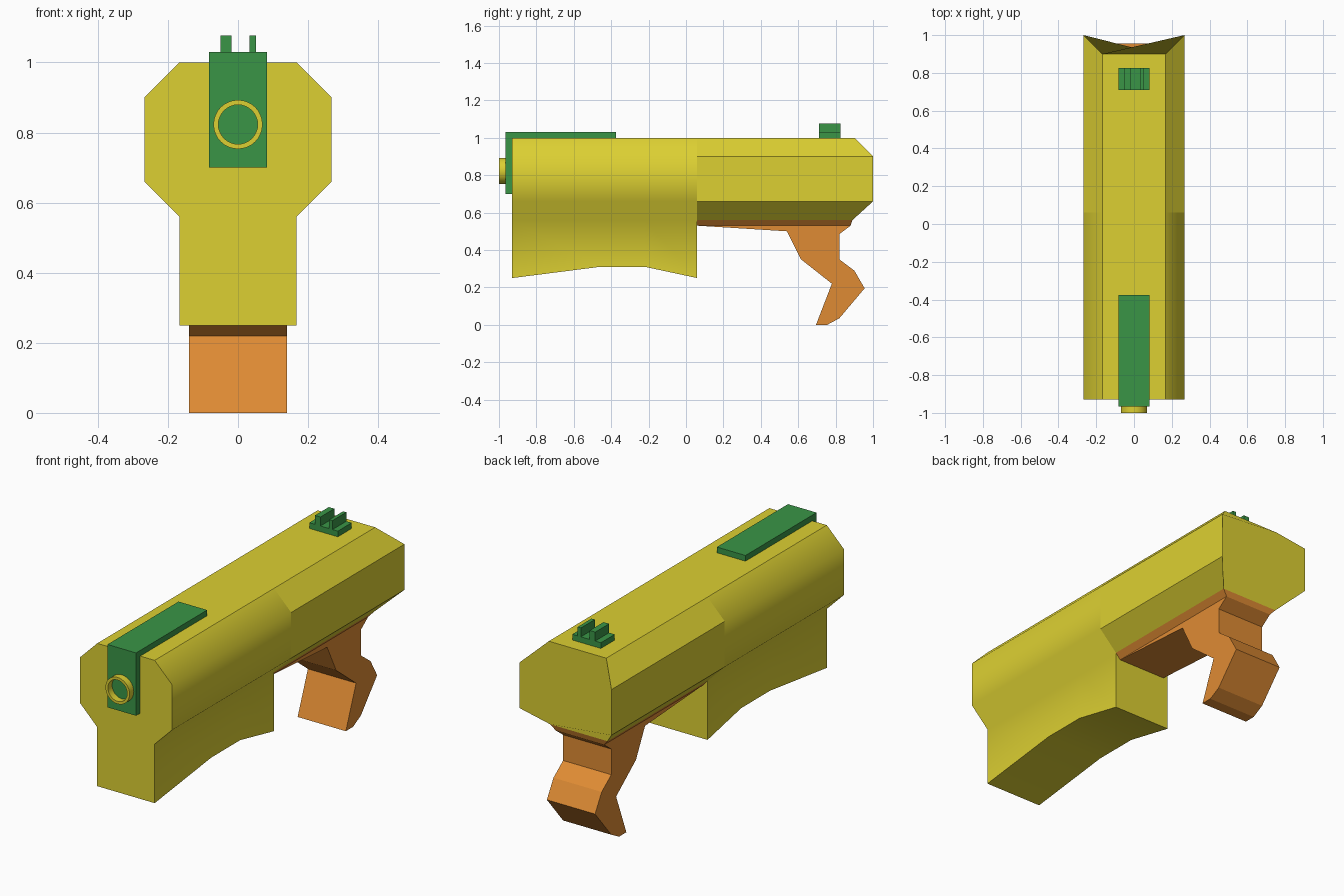
import bpy, bmesh, math

if "Cube" in bpy.data.objects:
    bpy.data.objects.remove(bpy.data.objects["Cube"])


def material(name, color):
    m = bpy.data.materials.new(name)
    m.diffuse_color = (*color, 1)
    m.use_nodes = True
    m.node_tree.nodes["Principled BSDF"].inputs["Base Color"].default_value = m.diffuse_color
    return m


YELLOW = material("yellow", (0.72, 0.63, 0.032))
ORANGE = material("orange", (0.74, 0.26, 0.034))
GREEN = material("green", (0.042, 0.30, 0.062))


def loft(name, rings, mat, smooth_edge=None):
    """Skin closed rings; edges stay sharp unless smooth_edge(a, b) is true."""
    bm = bmesh.new()
    rows = [[bm.verts.new(p) for p in ring] for ring in rings]
    n = len(rows[0])
    for a, b in zip(rows, rows[1:]):
        for i in range(n):
            j = (i + 1) % n
            bm.faces.new((a[i], a[j], b[j], b[i]))
    bm.faces.new(rows[0])
    bm.faces.new(rows[-1])
    bmesh.ops.recalc_face_normals(bm, faces=bm.faces)
    if smooth_edge:
        for f in bm.faces:
            f.smooth = True
        for e in bm.edges:
            e.smooth = smooth_edge(e.verts[0].co, e.verts[1].co)
    me = bpy.data.meshes.new(name)
    bm.to_mesh(me)
    bm.free()
    me.materials.append(mat)
    ob = bpy.data.objects.new(name, me)
    bpy.context.collection.objects.link(ob)
    return ob


def prism(name, profile, x0, x1, mat):
    """Side profile (y, z) extruded along x."""
    return loft(name, [[(x, y, z) for y, z in profile] for x in (x0, x1)], mat)


def box(name, x, y, z, mat):
    return prism(name, [(y[0], z[0]), (y[1], z[0]), (y[1], z[1]), (y[0], z[1])], *x, mat)


def mirrored(half):
    return half + [(-x, *rest) for x, *rest in reversed(half)]


# Front body: octagonal barrel with a deep, arched lower block
barrel = [(0.167, 1.0), (0.267, 0.90), (0.267, 0.66), (0.167, 0.56)]
stations = [(-0.93, 0.25), (-0.46, 0.31), (-0.22, 0.31), (0.06, 0.25)]
rings = [[(x, y, z) for x, z in mirrored(barrel + [(0.167, low)])] for y, low in stations]


def front_smooth(a, b):
    along = abs(a.y - b.y) > 0.01
    across_arch = a.z < 0.32 and b.z < 0.32 and -0.9 < a.y < 0
    return (along and 0.5 < a.z < 0.95) or (not along and (-0.9 < a.y < 0 or across_arch))


loft("front_body", rings, YELLOW, front_smooth)

# Rear body: same section, with a bevelled back end
rear_y = [0.90, 1.0, 1.0, 0.89]
rear = mirrored([(x, y, z) for (x, z), y in zip(barrel, rear_y)])
loft("rear_body", [[(x, 0.06, z) for x, y, z in rear], rear], YELLOW,
     lambda a, b: a.y > 0.99 and b.y > 0.99 and abs(a.x - b.x) > 0.1)

# Grip with under-frame
prism("grip", [(0.06, 0.53), (0.54, 0.50), (0.615, 0.35), (0.78, 0.22), (0.695, 0.0),
               (0.755, 0.0), (0.82, 0.035), (0.955, 0.195), (0.90, 0.29), (0.82, 0.35),
               (0.82, 0.485), (0.88, 0.53)], -0.14, 0.14, ORANGE)
# Flared collar joining the grip to the body
loft("grip_collar", [[(-w, 0.06, z), (w, 0.06, z), (w, y, z), (-w, y, z)]
                     for w, y, z in ((0.14, 0.88, 0.53), (0.167, 0.89, 0.56))], ORANGE)

# Green bracket wrapping over the front of the top
prism("front_bracket", [(-0.965, 0.70), (-0.93, 0.70), (-0.93, 1.0), (-0.375, 1.0),
                        (-0.375, 1.03), (-0.965, 1.03)], -0.083, 0.083, GREEN)

# Muzzle ring: open tube
N = 32
bm = bmesh.new()
loops = [[bm.verts.new((r * math.cos(2 * math.pi * i / N), y, 0.823 + r * math.sin(2 * math.pi * i / N)))
          for i in range(N)] for r, y in ((0.07, -0.96), (0.07, -1.0), (0.056, -1.0), (0.056, -0.96))]
for k in range(4):
    a, b = loops[k], loops[(k + 1) % 4]
    for i in range(N):
        f = bm.faces.new((a[i], a[(i + 1) % N], b[(i + 1) % N], b[i]))
        f.smooth = k in (0, 2)
bmesh.ops.recalc_face_normals(bm, faces=bm.faces)
for e in bm.edges:
    e.smooth = abs(e.verts[0].co.y - e.verts[1].co.y) > 0.01
me = bpy.data.meshes.new("muzzle_ring")
bm.to_mesh(me)
bm.free()
me.materials.append(YELLOW)
bpy.context.collection.objects.link(bpy.data.objects.new("muzzle_ring", me))

# Rear sight: base plate and two prongs
sight_y = (0.71, 0.825)
box("rear_sight_base", (-0.083, 0.083), sight_y, (1.0, 1.03), GREEN)
for side, xs in (("left", (-0.05, -0.018)), ("right", (0.033, 0.052))):
    box("rear_sight_prong_" + side, xs, sight_y, (1.03, 1.077), GREEN)
